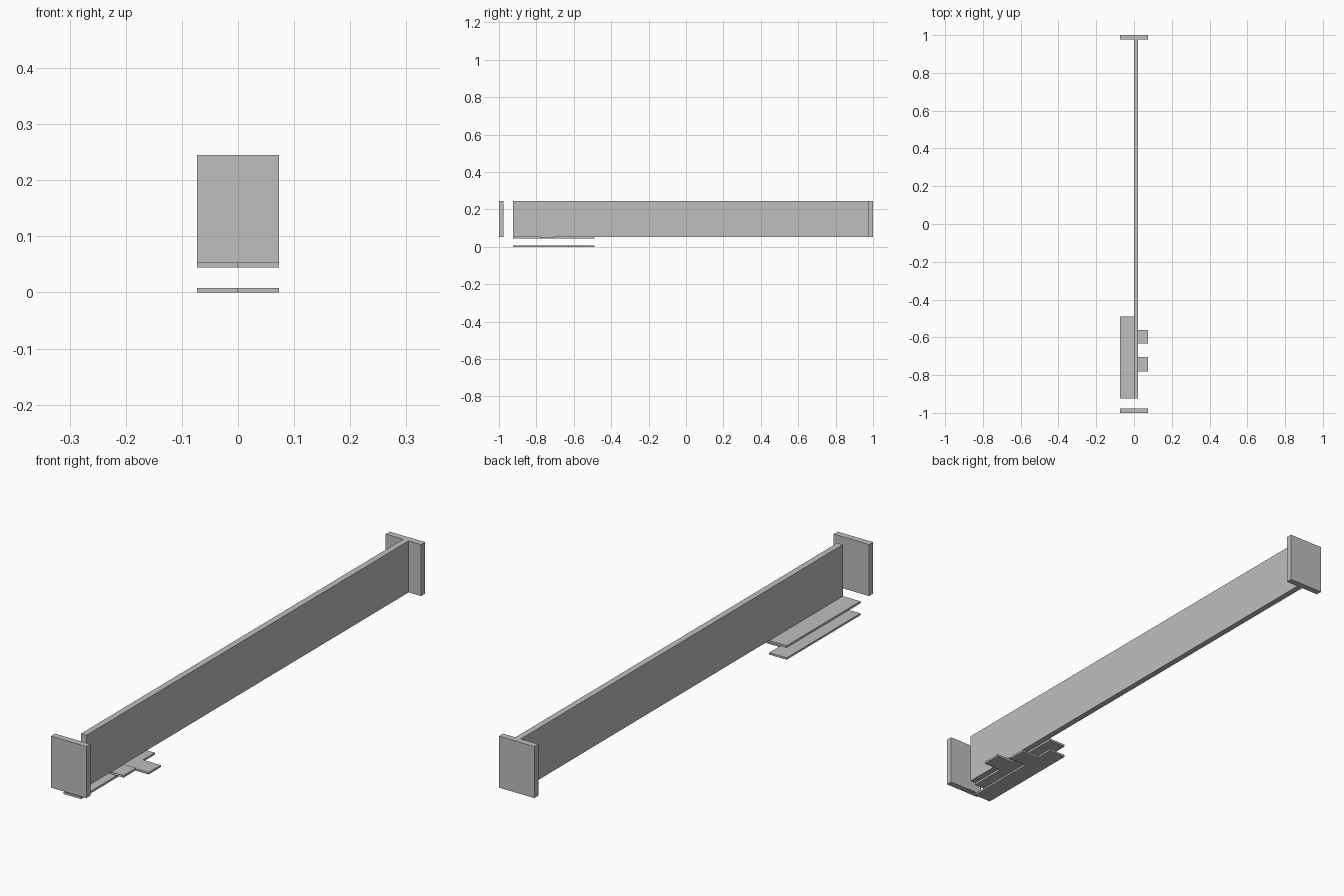
import bpy
import bmesh

if "Cube" in bpy.data.objects:
    bpy.data.objects.remove(bpy.data.objects["Cube"])

grey = bpy.data.materials.new("light_grey")
grey.diffuse_color = (0.52, 0.52, 0.52, 1)
grey.use_nodes = True
grey.node_tree.nodes["Principled BSDF"].inputs["Base Color"].default_value = grey.diffuse_color


def prism(name, outline, z0, z1):
    """Extrude a flat outline (x, y) from z0 up to z1."""
    bm = bmesh.new()
    face = bm.faces.new([bm.verts.new((x, y, z0)) for x, y in outline])
    ext = bmesh.ops.extrude_face_region(bm, geom=[face])
    top = [g for g in ext["geom"] if isinstance(g, bmesh.types.BMVert)]
    bmesh.ops.translate(bm, verts=top, vec=(0, 0, z1 - z0))
    bmesh.ops.recalc_face_normals(bm, faces=bm.faces)
    mesh = bpy.data.meshes.new(name)
    bm.to_mesh(mesh)
    bm.free()
    mesh.materials.append(grey)
    obj = bpy.data.objects.new(name, mesh)
    bpy.context.collection.objects.link(obj)
    return obj


def rect(x0, x1, y0, y1):
    return [(x0, y0), (x1, y0), (x1, y1), (x0, y1)]


HALF = 0.073              # half width of the end plates and tabbed plates
LOW, HIGH = 0.0525, 0.245  # height range of the bar and end plates
EDGE = -0.001             # inner edge of the tabbed plates

# Long upright bar
prism("long_bar", rect(EDGE, 0.022, -0.925, 0.976), LOW, HIGH)

# End plates: the front one stands clear of the bar
prism("front_end_plate", rect(-HALF, HALF, -1.0, -0.976), LOW, HIGH)
prism("back_end_plate", rect(-HALF, HALF, 0.976, 1.0), LOW, HIGH)

# Thin plates below the bar, each with one tab on the right
for name, z0, z1, t0, t1 in (("upper_tab_plate", 0.0445, LOW, -0.78, -0.705),
                             ("lower_tab_plate", 0.0, 0.0075, -0.632, -0.56)):
    outline = [(-HALF, -0.925), (EDGE, -0.925), (EDGE, t0), (HALF, t0),
               (HALF, t1), (EDGE, t1), (EDGE, -0.49), (-HALF, -0.49)]
    prism(name, outline, z0, z1)
